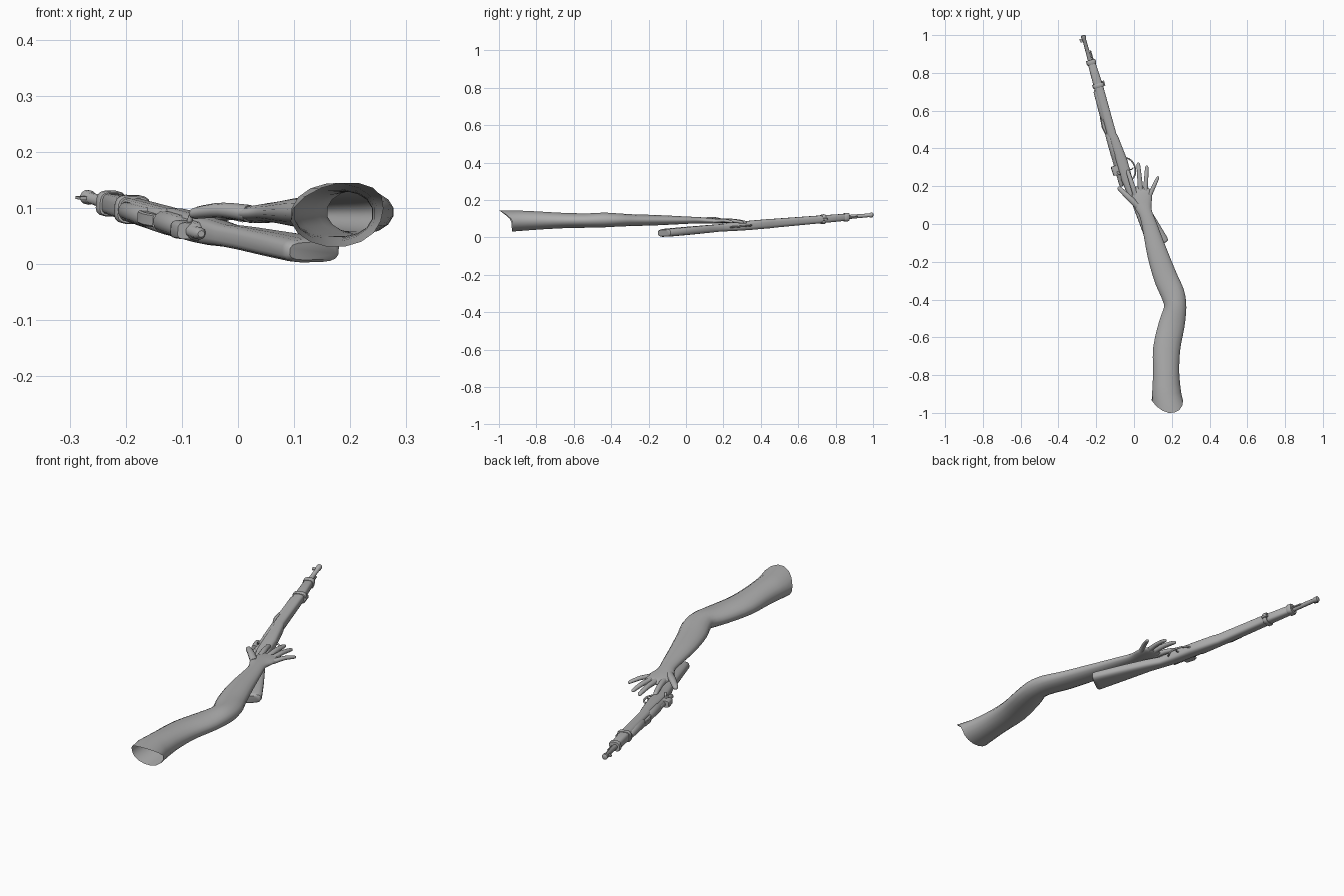
import bpy, bmesh, math
from mathutils import Vector

if "Cube" in bpy.data.objects:
    bpy.data.objects.remove(bpy.data.objects["Cube"])

grey = bpy.data.materials.new("plain_grey")
grey.diffuse_color = (0.42, 0.42, 0.42, 1)
grey.use_nodes = True
grey.node_tree.nodes["Principled BSDF"].inputs["Base Color"].default_value = grey.diffuse_color


def loft(name, rings, n=12, power=1.0, caps=(True, True), angle=40):
    """Skin a row of (centre, half axis, half axis) rings; power below 1 squares them off."""
    bm = bmesh.new()
    rows = []
    for c, a, b in rings:
        row = []
        for i in range(n):
            t = 2 * math.pi * (i + 0.5) / n
            ca, sa = math.cos(t), math.sin(t)
            ca = math.copysign(abs(ca) ** power, ca)
            sa = math.copysign(abs(sa) ** power, sa)
            row.append(bm.verts.new(c + a * ca + b * sa))
        rows.append(row)
    for r0, r1 in zip(rows, rows[1:]):
        for i in range(n):
            j = (i + 1) % n
            bm.faces.new((r0[i], r0[j], r1[j], r1[i]))
    for on, row in zip(caps, (rows[0], rows[-1])):
        if on:
            bm.faces.new(row)
    bmesh.ops.recalc_face_normals(bm, faces=bm.faces)
    me = bpy.data.meshes.new(name)
    bm.to_mesh(me)
    bm.free()
    ob = bpy.data.objects.new(name, me)
    bpy.context.collection.objects.link(ob)
    me.materials.append(grey)
    bpy.ops.object.select_all(action='DESELECT')
    ob.select_set(True)
    bpy.context.view_layer.objects.active = ob
    bpy.ops.object.shade_smooth_by_angle(angle=math.radians(angle))
    return ob


def smooth_rows(rows, steps=3):
    """Catmull-Rom through rows of numbers."""
    out = []
    for k in range(len(rows) - 1):
        q = [rows[max(k - 1, 0)], rows[k], rows[k + 1], rows[min(k + 2, len(rows) - 1)]]
        for s in range(steps):
            t = s / steps
            out.append([0.5 * (2 * b + (c - a) * t + (2 * a - 5 * b + 4 * c - d) * t * t
                               + (3 * b - a - 3 * c + d) * t ** 3) for a, b, c, d in zip(*q)])
    return out + [list(rows[-1])]


def limb(name, rows, n=14, caps=(True, True), end_jag=False):
    """Tube through (x, y, z, half width, half height) rows."""
    pts = smooth_rows(rows)
    rings = []
    for i, p in enumerate(pts):
        a, b = pts[max(i - 1, 0)], pts[min(i + 1, len(pts) - 1)]
        d = Vector([b[k] - a[k] for k in range(3)]).normalized()
        side = d.cross(Vector((0, 0, 1))).normalized()
        rings.append((Vector(p[:3]), side * p[3], side.cross(d) * p[4]))
    ob = loft(name, rings, n, caps=caps, angle=60)
    if end_jag:
        # torn open end: upper rim reaches further out
        for v in ob.data.vertices[:n]:
            h = (v.co.z - rows[0][2]) / rows[0][4]
            v.co.y -= 0.07 * max(0, h) ** 1.3
            v.co.x += 0.025 * max(0, h)
    return ob


# Arm and palm
limb("arm", [(.174, -.93, .088, .082, .058), (.17, -.8, .09, .071, .05), (.173, -.66, .09, .073, .042),
             (.2, -.53, .09, .07, .039), (.218, -.44, .093, .06, .04), (.205, -.37, .093, .064, .036),
             (.17, -.29, .092, .064, .032), (.125, -.16, .092, .056, .028), (.08, 0, .092, .04, .02),
             (.06, .06, .092, .037, .017), (.047, .1, .09, .048, .016), (.042, .14, .088, .054, .015),
             (.042, .18, .086, .047, .012), (.043, .197, .085, .03, .006)],
     16, (False, True), True)

# Fingers: knuckle, middle joint and tip
for name, base, tip, r in (("thumb", (.02, .095, .09), (-.084, .195, .09), .016),
                           ("index_finger", (.008, .155, .087), (-.035, .285, .08), .013),
                           ("middle_finger", (.036, .17, .086), (.022, .325, .08), .013),
                           ("ring_finger", (.06, .165, .086), (.068, .31, .08), .012),
                           ("little_finger", (.08, .145, .086), (.129, .252, .082), .011)):
    b, t = Vector(base), Vector(tip)
    rows = []
    for f, k, lift in ((0, 1.15, 0), (.45, 1, .006), (.8, .85, .003), (.95, .68, 0), (1, .25, 0)):
        p = b.lerp(t, f)
        rows.append((p.x, p.y, p.z + lift, r * k, r * k * .85))
    limb(name, rows, 10)

# Rifle frame: s runs back from the muzzle, t towards the rifle's underside, w sideways
BACK = Vector((.265, -.96, -.08))
DOWN = Vector((.96, .265, -.012))
SIDE = Vector((.08, 0, .99))
MUZZLE = Vector((-.27, 1.0, .12))


def at(s, t, w=0):
    return MUZZLE + BACK * s + DOWN * t + SIDE * w


def body(name, rows, n=16, power=.6):
    """Part along the rifle from (s, top, bottom, half width, tilt) rows."""
    loft(name, [(at(s, (t0 + t1) / 2), DOWN * ((t1 - t0) / 2) - BACK * k, SIDE * h)
                for s, t0, t1, h, k in rows], n, power)


def turned(name, rows, t=0.0, w=0.0, n=14):
    """Round part along the rifle from (s, radius) rows."""
    loft(name, [(at(s, t, w), DOWN * r, SIDE * r) for s, r in rows], n)


def rod(name, points, r):
    """Thin bar through (s, t, w) points."""
    limb(name, [(*at(*p), r, r) for p in points], 8)


# Stock from fore-end to butt
body("stock", [(.14, -.012, .02, .016, 0), (.15, -.016, .024, .019, 0), (.29, -.018, .031, .021, 0),
               (.55, -.019, .031, .024, 0), (.57, -.012, .036, .025, 0), (.7, -.012, .05, .025, 0),
               (.79, -.01, .05, .023, 0), (.86, .0, .053, .02, 0), (.93, .013, .078, .021, .005),
               (1.05, .024, .113, .022, .012), (1.17, .035, .145, .022, .018),
               (1.187, .037, .146, .021, .018), (1.193, .043, .14, .016, .018)])

# Barrel, muzzle ring and front sight
turned("barrel", [(0, .008), (.003, .013), (.018, .013), (.022, .010), (.2, .012)])
body("front_sight", [(.018, -.026, -.005, .003, 0), (.036, -.022, -.005, .003, 0)], 8, .3)
turned("cleaning_rod", [(.09, .004), (.2, .004)], .016, 0, 8)

# Bands and swivel
body("front_band", [(.138, -.02, .027, .021, 0), (.143, -.022, .029, .023, 0),
                    (.158, -.022, .029, .023, 0), (.163, -.02, .027, .021, 0)])
body("middle_band", [(.27, -.022, .036, .024, 0), (.273, -.024, .038, .026, 0),
                     (.288, -.024, .038, .026, 0), (.291, -.022, .036, .024, 0)])
body("band_lug", [(.262, .03, .043, .006, 0), (.29, .03, .043, .006, 0)], 8, .4)

# Upper handguard and rear sight
turned("handguard", [(.3, .012), (.31, .017), (.46, .019), (.47, .014)], -.01)
body("rear_sight", [(.45, -.03, -.005, .012, 0), (.5, -.034, -.005, .012, 0),
                    (.54, -.026, -.005, .012, 0)], 8, .3)

# Receiver, bolt and handle
turned("receiver", [(.53, .014), (.55, .02), (.66, .02), (.67, .017), (.78, .017), (.8, .01)], -.008)
turned("bolt", [(.65, .011), (.82, .011), (.83, .006)], -.016)
body("receiver_bridge", [(.715, -.042, 0, .015, 0), (.725, -.044, 0, .017, 0),
                         (.765, -.042, 0, .015, 0)], 12, .5)
rod("bolt_handle", [(.75, -.018, .01), (.755, -.016, .026), (.765, -.01, .036)], .005)

# Trigger and guard
rod("trigger_guard", [(.69, .046, 0), (.705, .066, 0), (.735, .078, 0), (.77, .077, 0),
                      (.795, .064, 0), (.81, .046, 0)], .0045)
rod("trigger", [(.75, .045, 0), (.757, .058, 0), (.75, .07, 0)], .003)
